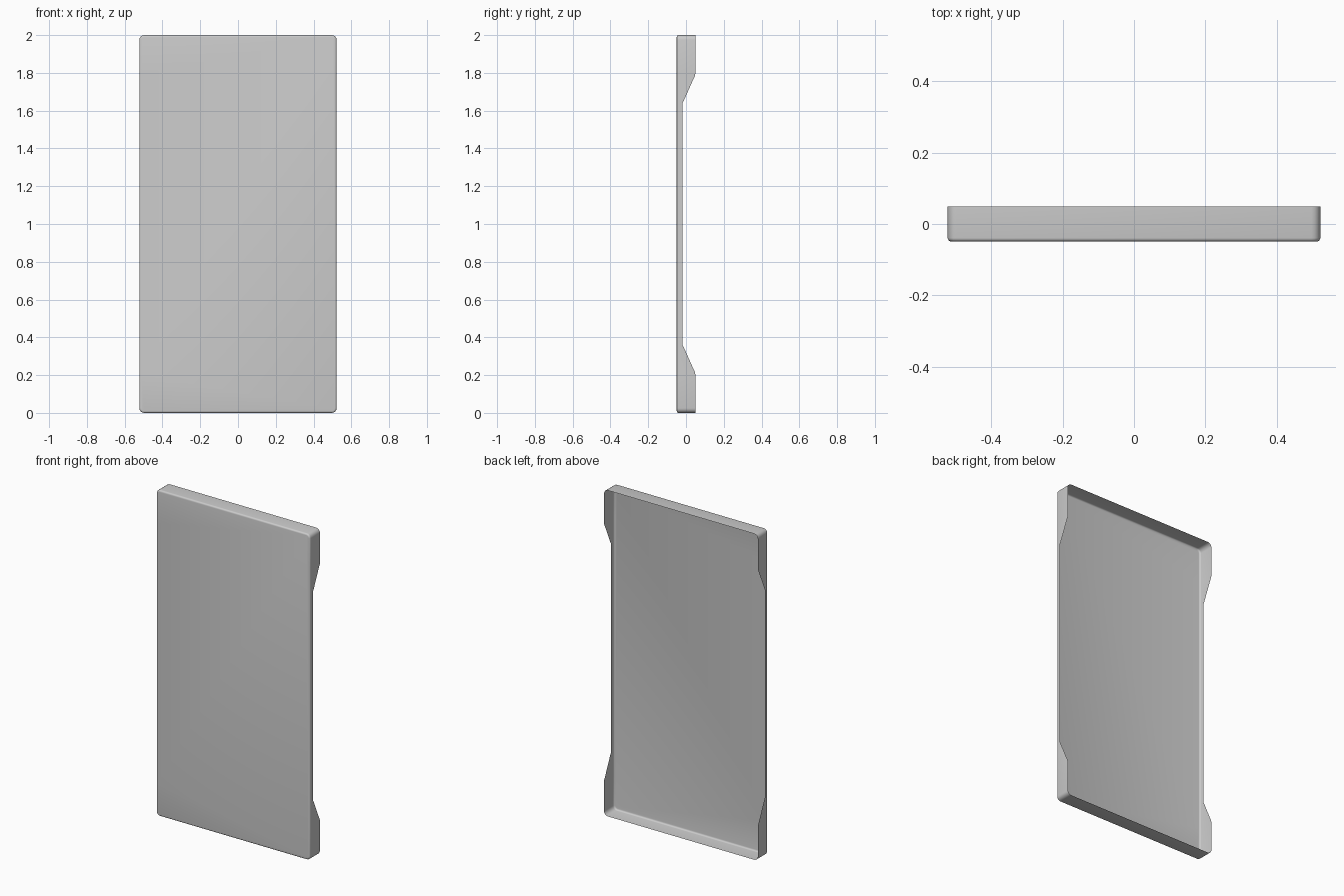
import bpy, bmesh, math

if "Cube" in bpy.data.objects:
    bpy.data.objects.remove(bpy.data.objects["Cube"])

HALF_W, HALF_H, HALF_D = 0.522, 1.0, 0.049
CORNER, FILLET, STEPS = 0.025, 0.01, 4

# Rear edge of a side wall: (distance from mid height, y), tall ends and low middle
RIM = [(0.633, -0.019), (0.644, -0.017), (0.652, -0.012),
       (0.762, 0.037), (0.772, 0.042), (0.782, 0.047), (0.795, HALF_D)]


def outline(inset):
    """Rounded rectangle (x, z) loop with extra side points for the rim steps."""
    w, h, r = HALF_W - inset, HALF_H - inset, CORNER - inset
    arc = [i * math.pi / 2 / STEPS for i in range(STEPS + 1)]
    quarter = [(w, z) for z, _ in RIM]
    quarter += [(w - r + r * math.cos(a), h - r + r * math.sin(a)) for a in arc]
    loop = quarter + [(-x, z) for x, z in reversed(quarter)]
    loop += [(-x, -z) for x, z in loop]
    return [(x, z + HALF_H) for x, z in loop]


def rim_y(z):
    d = abs(z - HALF_H)
    if d <= RIM[0][0]:
        return RIM[0][1]
    for (d0, y0), (d1, y1) in zip(RIM, RIM[1:]):
        if d <= d1:
            return y0 + (y1 - y0) * (d - d0) / (d1 - d0)
    return HALF_D


bm = bmesh.new()
rings = []

# Front fillet rings
for i in range(STEPS + 1):
    a = i * math.pi / 2 / STEPS
    inset, y = FILLET * (1 - math.sin(a)), -HALF_D + FILLET * (1 - math.cos(a))
    rings.append([bm.verts.new((x, y, z)) for x, z in outline(inset)])

# Rear rim following the cut-down side profile
rings.append([bm.verts.new((x, rim_y(z), z)) for x, z in outline(0)])

# Front sheet and walls
bm.faces.new(rings[0])
for a, b in zip(rings, rings[1:]):
    for i in range(len(a)):
        j = (i + 1) % len(a)
        bm.faces.new((a[i], b[i], b[j], a[j]))
bmesh.ops.recalc_face_normals(bm, faces=bm.faces)
if max(bm.faces, key=lambda f: f.calc_area()).normal.y > 0:
    bmesh.ops.reverse_faces(bm, faces=bm.faces)

mesh = bpy.data.meshes.new("tray_panel")
bm.to_mesh(mesh)
bm.free()
panel = bpy.data.objects.new("tray_panel", mesh)
bpy.context.collection.objects.link(panel)
bpy.context.view_layer.objects.active = panel
panel.select_set(True)
bpy.ops.object.shade_smooth_by_angle(angle=math.radians(30))
